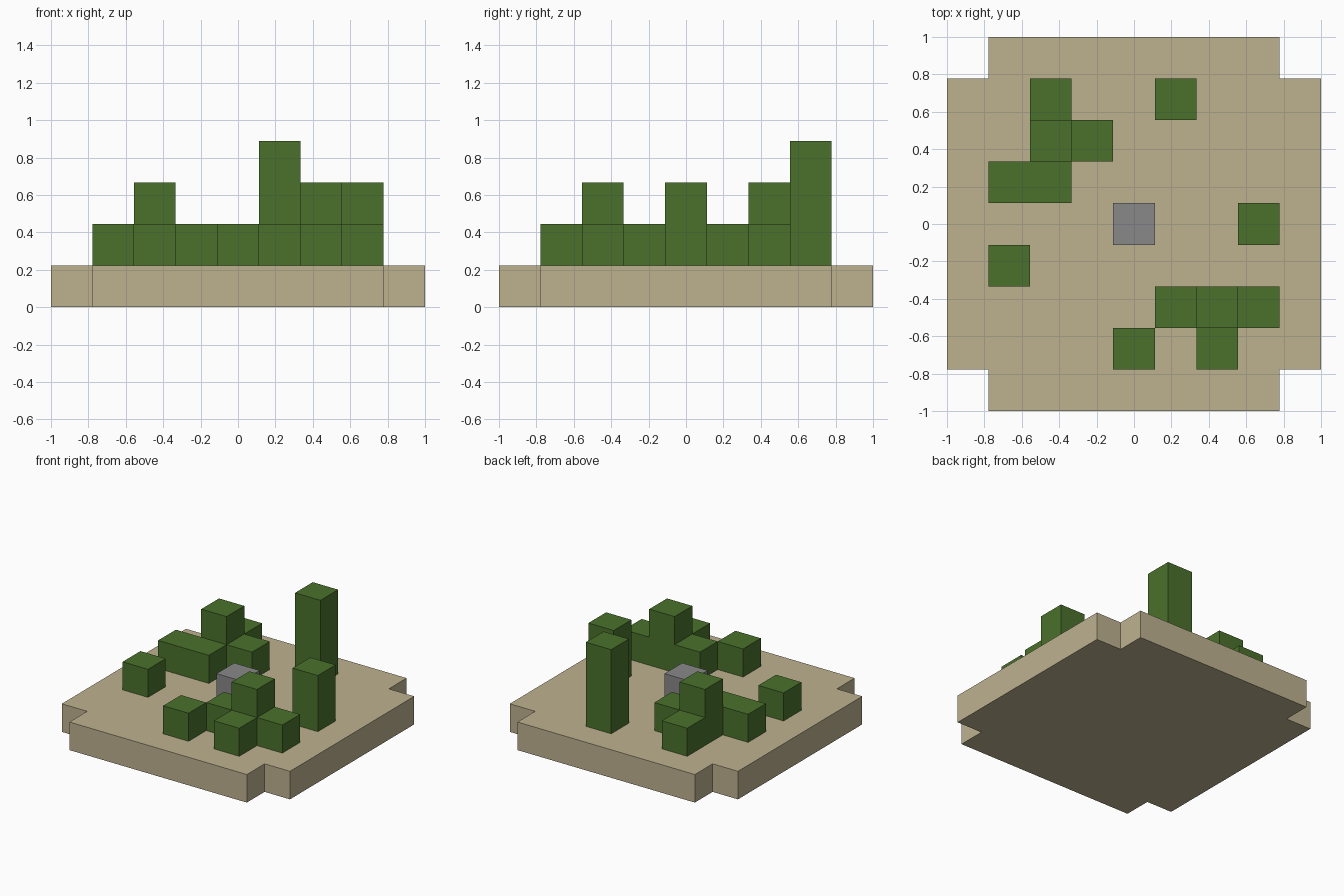
import bpy
import bmesh

if "Cube" in bpy.data.objects:
    bpy.data.objects.remove(bpy.data.objects["Cube"], do_unlink=True)

CELL = 2 / 9  # the model sits on a nine by nine grid


def material(name, color):
    mat = bpy.data.materials.new(name)
    mat.use_nodes = True
    mat.diffuse_color = (*color, 1)
    mat.node_tree.nodes["Principled BSDF"].inputs["Base Color"].default_value = (*color, 1)
    return mat


sand = material("sand", (0.515, 0.445, 0.279))
green = material("leaf green", (0.069, 0.166, 0.025))
gray = material("stone gray", (0.25, 0.25, 0.25))


def prism(name, outline, bottom, height, mat):
    """Extrude a flat outline, given in grid cells, straight up."""
    bm = bmesh.new()
    face = bm.faces.new([bm.verts.new((x * CELL, y * CELL, bottom * CELL)) for x, y in outline])
    top = bmesh.ops.extrude_face_region(bm, geom=[face])["geom"]
    bmesh.ops.translate(bm, vec=(0, 0, height * CELL),
                        verts=[v for v in top if isinstance(v, bmesh.types.BMVert)])
    bmesh.ops.recalc_face_normals(bm, faces=bm.faces)
    mesh = bpy.data.meshes.new(name)
    bm.to_mesh(mesh)
    bm.free()
    mesh.materials.append(mat)
    obj = bpy.data.objects.new(name, mesh)
    bpy.context.collection.objects.link(obj)
    return obj


def block(name, x, y, height, mat, width=1):
    """Column on the slab; x, y is the centre of its leftmost cell."""
    x0, x1, y0, y1 = x - 0.5, x + width - 0.5, y - 0.5, y + 0.5
    return prism(name, [(x0, y0), (x1, y0), (x1, y1), (x0, y1)], 1, height, mat)


# Ground slab: a square with one cell notched out of each corner
corner = [(4.5, -3.5), (4.5, 3.5), (3.5, 3.5)]
outline = []
for turn in range(4):
    outline += corner[1:] + [(3.5, 4.5)]
    corner = [(-y, x) for x, y in corner]
    outline[-1] = outline[-1] if turn == 0 else None
    if turn:
        x, y = 3.5, 4.5
        for _ in range(turn):
            x, y = -y, x
        outline[-1] = (x, y)
prism("ground_slab", outline, 0, 1, sand)

# Central stone
block("center_stone", 0, 0, 1, gray)

# Bushes: grid x, grid y, height in cells
block("long_bush", -3, 1, 1, green, width=2)
for x, y in [(-2, 3), (-1, 2), (-3, -1), (1, -2), (3, -2), (0, -3), (2, -3)]:
    block("low_bush", x, y, 1, green)
for x, y in [(-2, 2), (3, 0), (2, -2)]:
    block("medium_bush", x, y, 2, green)
block("tall_bush", 1, 3, 3, green)
